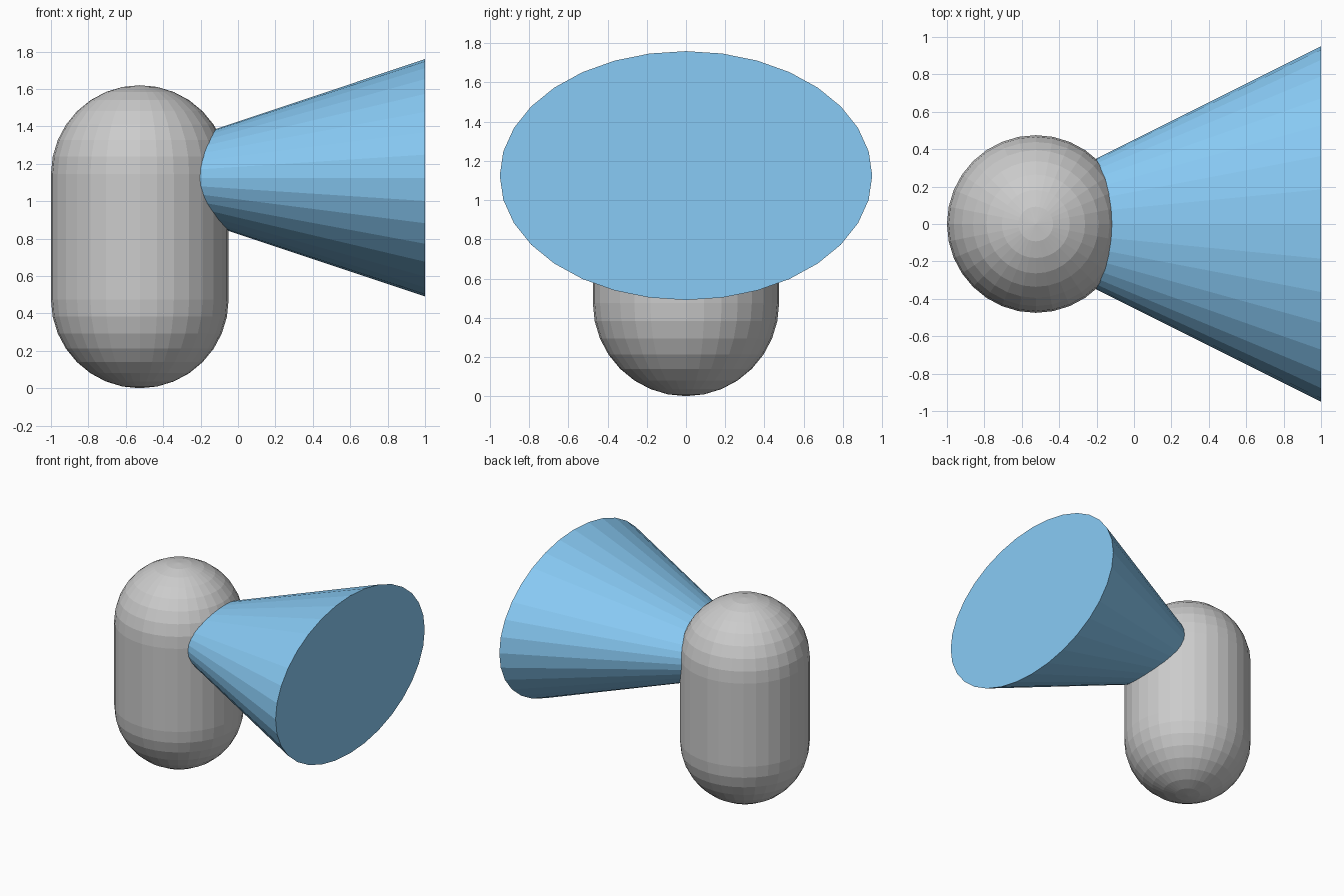
import bpy, bmesh, math
from mathutils import Matrix

if "Cube" in bpy.data.objects:
    bpy.data.objects.remove(bpy.data.objects["Cube"])

SIDES = 32
RADIUS, HEIGHT, CX = 0.475, 1.62, -0.525


def add_object(name, bm):
    mesh = bpy.data.meshes.new(name)
    bm.to_mesh(mesh)
    bm.free()
    obj = bpy.data.objects.new(name, mesh)
    bpy.context.collection.objects.link(obj)
    return obj


# Capsule body: a sphere stretched apart at its equator
bm = bmesh.new()
bmesh.ops.create_uvsphere(bm, u_segments=SIDES, v_segments=16, radius=RADIUS)
half = HEIGHT / 2 - RADIUS
equator = [e for e in bm.edges if all(abs(v.co.z) < 1e-4 for v in e.verts)]
bmesh.ops.split_edges(bm, edges=equator)
for v in bm.verts:
    up = v.link_faces[0].calc_center_median().z > 0
    v.tag = up
for v in bm.verts:
    v.co.z += half if v.tag else -half
rims = [e for e in bm.edges if e.is_boundary]
bmesh.ops.bridge_loops(bm, edges=rims)
bmesh.ops.recalc_face_normals(bm, faces=bm.faces)
body = add_object("capsule_body", bm)
body.location = (CX, 0, HEIGHT / 2)

# Flattened cone: tip buried in the body, flat base facing +x
bm = bmesh.new()
bmesh.ops.create_cone(bm, cap_ends=True, segments=SIDES, radius1=0.95,
                      radius2=0, depth=1.9)
bmesh.ops.transform(bm, verts=bm.verts,
                    matrix=Matrix.Diagonal((1, 1, 0.668, 1))
                    @ Matrix.Rotation(math.radians(-90), 4, 'Y'))
bmesh.ops.remove_doubles(bm, verts=bm.verts, dist=1e-5)
cone = add_object("view_cone", bm)
cone.location = (0.05, 0, 1.125)

blue = bpy.data.materials.new("blue")
blue.diffuse_color = (0.25, 0.6, 0.92, 1)
blue.use_nodes = True
blue.node_tree.nodes["Principled BSDF"].inputs["Base Color"].default_value = blue.diffuse_color
cone.data.materials.append(blue)
